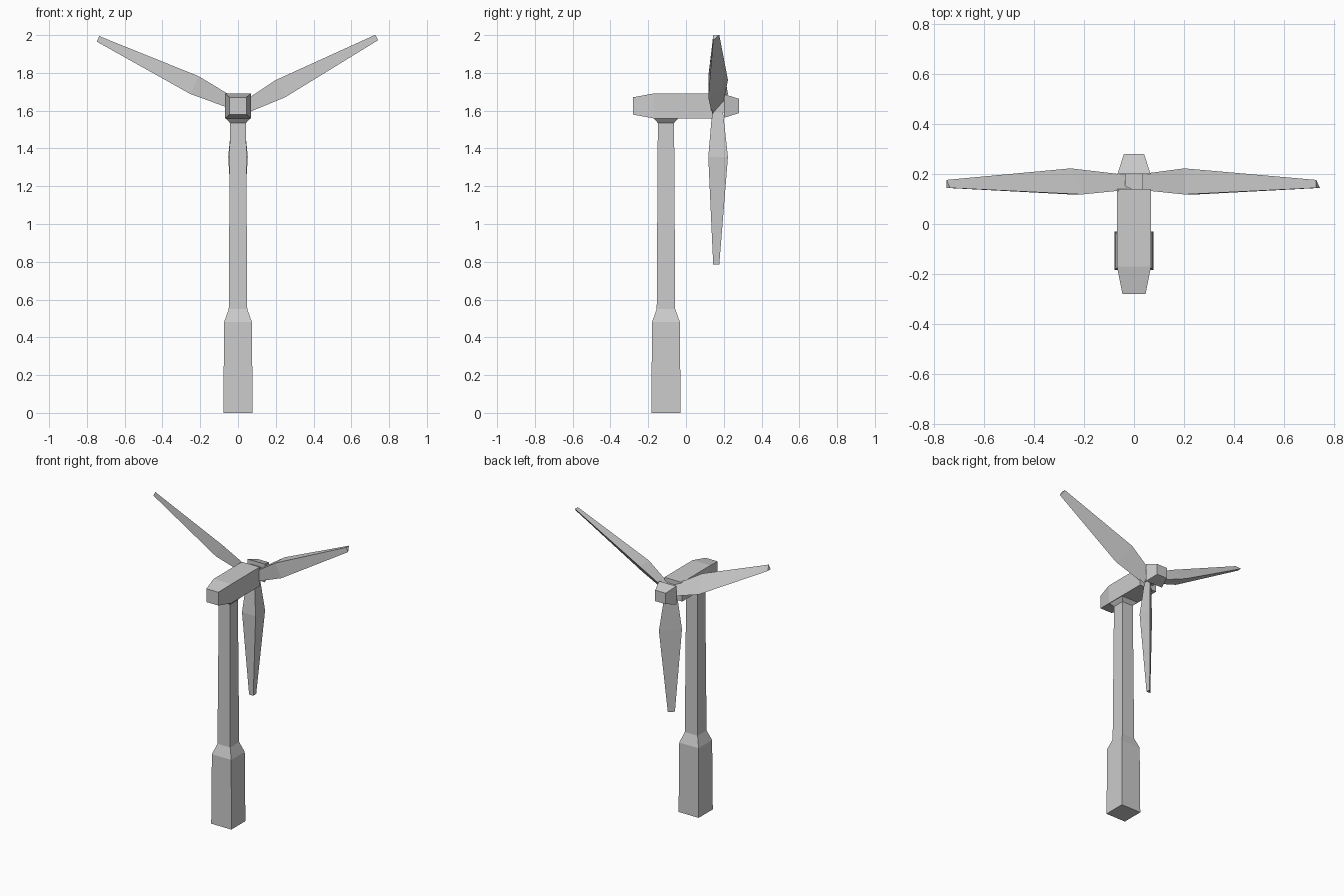
import bpy, bmesh, math
from mathutils import Vector

cube = bpy.data.objects.get("Cube")
if cube:
    bpy.data.objects.remove(cube, do_unlink=True)

grey = bpy.data.materials.new("light grey")
grey.use_nodes = True
grey.diffuse_color = (0.6, 0.6, 0.6, 1)
grey.node_tree.nodes["Principled BSDF"].inputs["Base Color"].default_value = (0.6, 0.6, 0.6, 1)


def loft(name, sections):
    """Skin a closed, flat-faced solid through matching point rings."""
    bm = bmesh.new()
    rings = [[bm.verts.new(p) for p in ring] for ring in sections]
    n = len(rings[0])
    for a, b in zip(rings, rings[1:]):
        for i in range(n):
            j = (i + 1) % n
            bm.faces.new((a[i], a[j], b[j], b[i]))
    bm.faces.new(rings[0])
    bm.faces.new(rings[-1])
    bmesh.ops.recalc_face_normals(bm, faces=bm.faces)
    mesh = bpy.data.meshes.new(name)
    bm.to_mesh(mesh)
    bm.free()
    mesh.materials.append(grey)
    obj = bpy.data.objects.new(name, mesh)
    bpy.context.collection.objects.link(obj)
    return obj


CORNERS = [(-1, -1), (1, -1), (1, 1), (-1, 1)]
TOWER_Y, AXIS_Z, BLADE_Y = -0.106, 1.625, 0.17


def upright(name, profile):
    """Square column from (height, half width) pairs."""
    loft(name, [[(h * a, TOWER_Y + h * b, z) for a, b in CORNERS] for z, h in profile])


def along_y(name, profile):
    """Square beam from (y, half width, half height) triples."""
    loft(name, [[(w * a, y, AXIS_Z + h * b) for a, b in CORNERS] for y, w, h in profile])


# Tower with a thick foot and a flared collar
upright("tower", [(0, 0.077), (0.48, 0.074), (0.55, 0.049), (1.535, 0.043)])
upright("tower_collar", [(1.535, 0.043), (1.562, 0.067)])

# Nacelle with a tapered nose, then neck and rotor hub
along_y("nacelle", [(-0.28, 0.046, 0.046), (-0.17, 0.068, 0.066), (0.14, 0.068, 0.066)])
along_y("rotor_neck", [(0.13, 0.035, 0.035), (0.21, 0.035, 0.035)])
along_y("rotor_hub", [(0.2, 0.066, 0.063), (0.28, 0.04, 0.038)])


def blade(name, angle, root_z, tip):
    """Triangular blade: flat sloping back, ridge towards the front."""
    t = math.radians(angle)
    out = Vector((math.cos(t), 0, math.sin(t)))
    side = Vector((out.z, 0, -out.x))
    depth = Vector((0, 1, 0))
    rings = []
    for r, h, y in [(0.02, 0.029, BLADE_Y - 0.003), (0.255, 0.052, BLADE_Y), (tip, 0.016, BLADE_Y - 0.01)]:
        centre = Vector((0, y, root_z)) + out * r
        rings.append([centre + h * (a * side + b * depth) for a, b in [(1, -1), (-1, 1), (-1, -1)]])
    loft(name, rings)


blade("left_blade", 28, 1.597, 0.832)
blade("right_blade", 154.4, 1.625, 0.822)
blade("lower_blade", 270, 1.61, 0.825)
